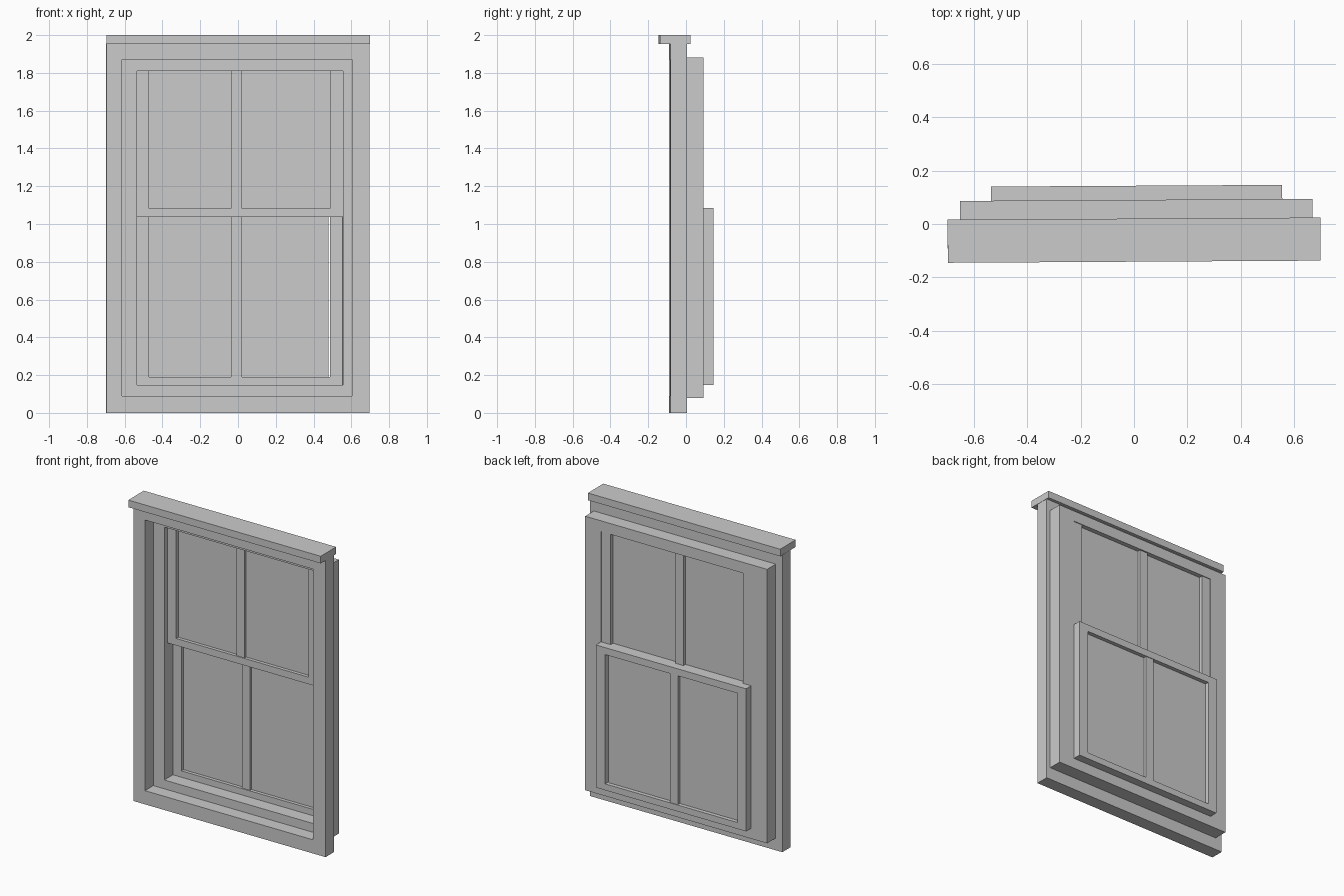
import bpy, bmesh
from mathutils import Matrix

if "Cube" in bpy.data.objects:
    bpy.data.objects.remove(bpy.data.objects["Cube"])

TURN = Matrix.Rotation(0.0058, 4, 'Z')  # whole window sits very slightly turned


def finish(name, bm):
    bmesh.ops.recalc_face_normals(bm, faces=bm.faces)
    bm.transform(TURN)
    mesh = bpy.data.meshes.new(name)
    bm.to_mesh(mesh)
    bm.free()
    obj = bpy.data.objects.new(name, mesh)
    bpy.context.collection.objects.link(obj)
    return obj


def box(name, x0, x1, y0, y1, z0, z1):
    bm = bmesh.new()
    bmesh.ops.create_cube(bm, size=1)
    for v in bm.verts:
        v.co = ((x0 + x1) / 2 + v.co.x * (x1 - x0),
                (y0 + y1) / 2 + v.co.y * (y1 - y0),
                (z0 + z1) / 2 + v.co.z * (z1 - z0))
    return finish(name, bm)


def frame(name, outer, inner, y0, y1):
    """Rectangular ring; outer and inner are (x0, x1, z0, z1)."""
    bm = bmesh.new()

    def loop(r, y):
        x0, x1, z0, z1 = r
        return [bm.verts.new((x, y, z)) for x, z in
                ((x0, z0), (x1, z0), (x1, z1), (x0, z1))]

    loops = [loop(outer, y0), loop(outer, y1), loop(inner, y1), loop(inner, y0)]
    for k in range(4):
        a, b = loops[k], loops[(k + 1) % 4]
        for i in range(4):
            j = (i + 1) % 4
            bm.faces.new((a[i], a[j], b[j], b[i]))
    return finish(name, bm)


def sash(name, outer, inner, y, depth, glass_right):
    """Sash ring with a central bar and a thin pane."""
    x0, x1, z0, z1 = inner
    frame(name + "_sash", outer, inner, y, y + depth)
    box(name + "_glazing_bar", -0.037, 0.021, y + 0.006, y + depth - 0.004, z0, z1)
    box(name + "_pane", x0, glass_right, y + 0.022, y + 0.027, z0, z1)


# Outer casing and top cap
frame("casing", (-0.698, 0.695, 0, 1.955), (-0.614, 0.603, 0.09, 1.87), -0.087, 0.0)
box("head_cap", -0.697, 0.697, -0.141, 0.02, 1.953, 2.0)

# Window frame behind the casing
frame("window_frame", (-0.65, 0.668, 0.08, 1.882), (-0.534, 0.555, 0.148, 1.811), 0.0, 0.09)

# Upper sash inside the frame, lower sash behind it
sash("upper", (-0.534, 0.555, 1.037, 1.85), (-0.471, 0.487, 1.083, 1.811), 0.033, 0.052, 0.487)
sash("lower", (-0.534, 0.555, 0.148, 1.086), (-0.471, 0.487, 0.19, 1.04), 0.09, 0.053, 0.479)
